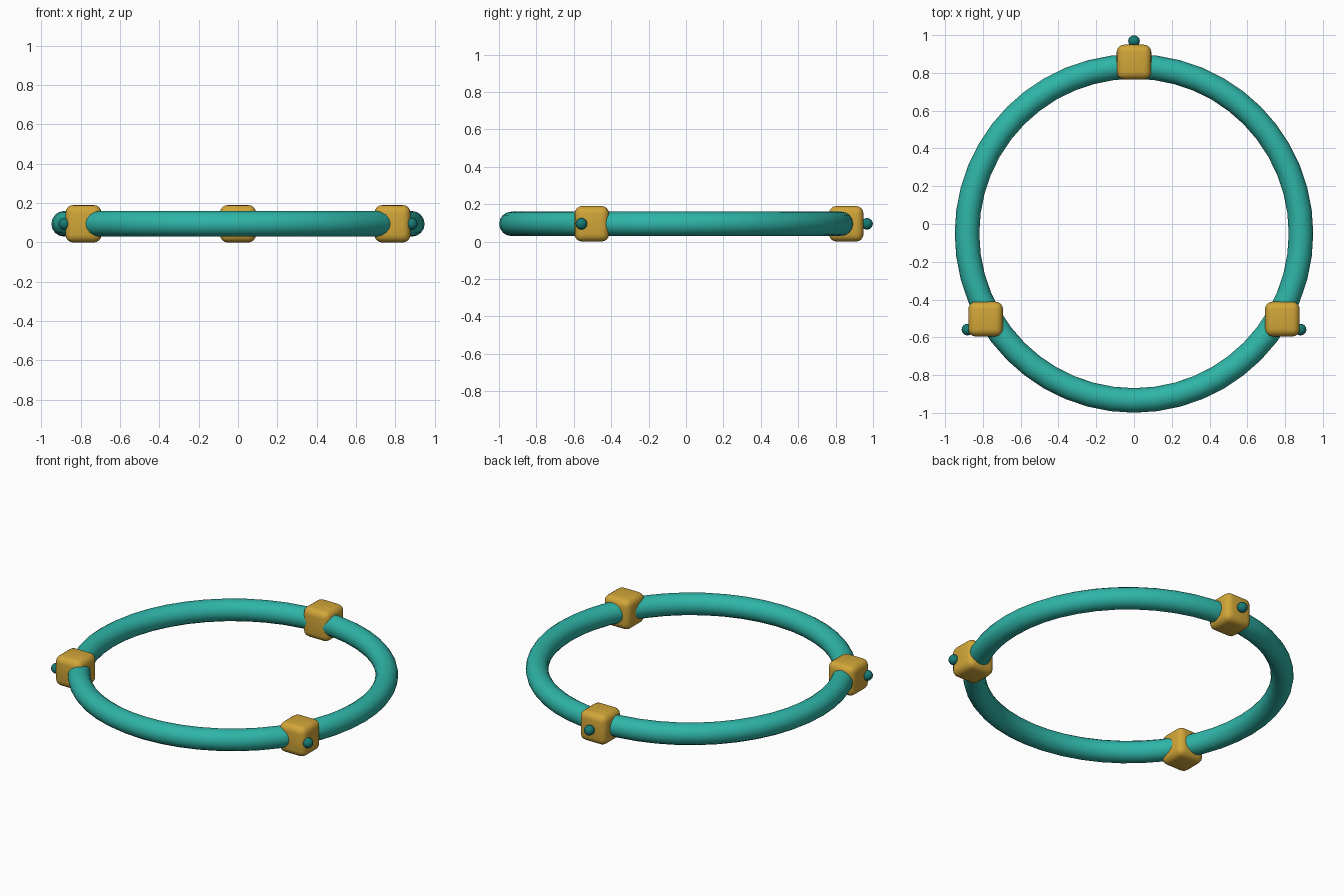
import bpy
import math

if "Cube" in bpy.data.objects:
    bpy.data.objects.remove(bpy.data.objects["Cube"])

CENTER_Y = -0.05   # ring centre, offset so the whole model is centred
MID_Z = 0.095


def material(name, rgb):
    m = bpy.data.materials.new(name)
    m.diffuse_color = (*rgb, 1.0)
    m.use_nodes = True
    m.node_tree.nodes["Principled BSDF"].inputs["Base Color"].default_value = m.diffuse_color
    return m


teal = material("teal", (0.028, 0.46, 0.39))
gold = material("gold", (0.64, 0.38, 0.04))
dark_teal = material("dark teal", (0.008, 0.2, 0.18))


def finish(name, mat, angle=60):
    ob = bpy.context.object
    ob.name = name
    ob.data.materials.append(mat)
    bpy.ops.object.shade_smooth_by_angle(angle=math.radians(angle))
    return ob


# Tubular ring
bpy.ops.mesh.primitive_torus_add(major_radius=0.884, minor_radius=0.065,
                                 major_segments=48, minor_segments=16,
                                 location=(0, CENTER_Y, MID_Z))
finish("ring", teal)

# Three axis-aligned rounded blocks, each with a small outer bead
for name, deg in (("back", 90), ("left", 210), ("right", 330)):
    c, s = math.cos(math.radians(deg)), math.sin(math.radians(deg))

    bpy.ops.mesh.primitive_cube_add(
        size=1, location=(0.907 * c, CENTER_Y + 0.907 * s, MID_Z))
    block = bpy.context.object
    block.scale = (0.184, 0.184, 0.19)
    bpy.ops.object.transform_apply(location=False, rotation=False, scale=True)
    bevel = block.modifiers.new("rounding", 'BEVEL')
    bevel.width = 0.04
    bevel.segments = 4
    finish(name + "_block", gold, 180)

    bpy.ops.mesh.primitive_uv_sphere_add(
        segments=16, ring_count=10, radius=0.031,
        location=(1.018 * c, CENTER_Y + 1.018 * s, MID_Z))
    finish(name + "_bead", dark_teal)
